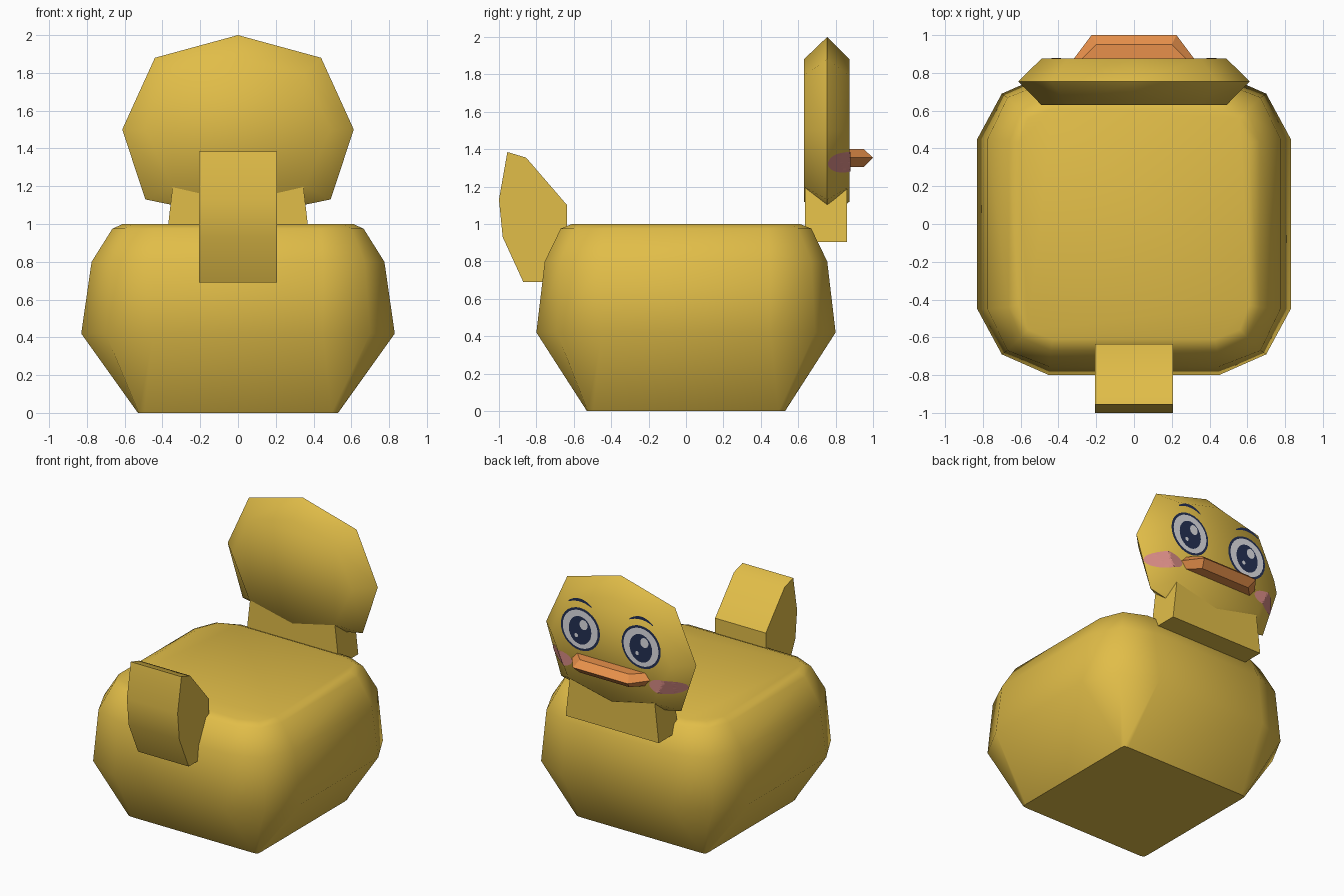
import bpy, bmesh, math
from mathutils import Vector
from mathutils.bvhtree import BVHTree

if "Cube" in bpy.data.objects:
    bpy.data.objects.remove(bpy.data.objects["Cube"])


def material(name, r, g, b):
    lin = [((c / 255 + 0.055) / 1.055) ** 2.4 for c in (r, g, b)]
    m = bpy.data.materials.new(name)
    m.diffuse_color = (*lin, 1)
    m.use_nodes = True
    m.node_tree.nodes["Principled BSDF"].inputs["Base Color"].default_value = m.diffuse_color
    return m


YELLOW = material("duck_yellow", 225, 189, 72)
ORANGE = material("beak_orange", 240, 150, 78)
NAVY = material("dark_navy", 36, 48, 84)
WHITE = material("eye_white", 224, 224, 228)
PINK = material("cheek_pink", 214, 138, 132)


def finish(name, bm, mat, angle=None, closed=True):
    """Turn a bmesh into a named object, smooth below the given angle."""
    if closed:
        bmesh.ops.recalc_face_normals(bm, faces=bm.faces)
    me = bpy.data.meshes.new(name)
    bm.to_mesh(me)
    bm.free()
    ob = bpy.data.objects.new(name, me)
    bpy.context.collection.objects.link(ob)
    me.materials.append(mat)
    if angle:
        bpy.ops.object.select_all(action="DESELECT")
        ob.select_set(True)
        bpy.context.view_layer.objects.active = ob
        bpy.ops.object.shade_smooth_by_angle(angle=math.radians(angle))
    return ob


def loft(rings):
    """Bridge rings of equal length and cap both ends."""
    bm = bmesh.new()
    vs = [[bm.verts.new(p) for p in ring] for ring in rings]
    n = len(vs[0])
    for a, b in zip(vs, vs[1:]):
        for i in range(n):
            j = (i + 1) % n
            bm.faces.new((a[i], a[j], b[j], b[i]))
    bm.faces.new(vs[0])
    bm.faces.new(vs[-1])
    return bm


def body_ring(z, corner):
    """Rounded rectangle made by mirroring three corner points."""
    pts = []
    for sx, sy in ((1, 1), (-1, 1), (-1, -1), (1, -1)):
        c = corner if sx * sy > 0 else corner[::-1]
        pts += [(sx * x, sy * y, z) for x, y in c]
    return pts


# Body: stacked rounded rectangles
body = loft([
    body_ring(0.0, [(0.53, 0.495), (0.525, 0.525), (0.495, 0.53)]),
    body_ring(0.42, [(0.83, 0.45), (0.70, 0.69), (0.45, 0.80)]),
    body_ring(0.80, [(0.775, 0.45), (0.67, 0.67), (0.45, 0.755)]),
    body_ring(0.975, [(0.665, 0.44), (0.60, 0.60), (0.44, 0.67)]),
    body_ring(1.0, [(0.61, 0.43), (0.56, 0.56), (0.43, 0.61)]),
])
finish("body", body, YELLOW, 50)

# Tail: side profile extruded across x
tail_profile = [(-0.955, 1.385), (-0.855, 1.355), (-0.635, 1.10), (-0.635, 0.80),
                (-0.75, 0.69), (-0.87, 0.69), (-0.98, 0.93), (-1.0, 1.13)]
finish("tail", loft([[(x, y, z) for y, z in tail_profile] for x in (-0.207, 0.207)]),
       YELLOW, 40)

# Neck: tapered block
neck = [[(-w, 0.635, z), (w, 0.635, z), (w, 0.86, z), (-w, 0.86, z)]
        for w, z in ((0.38, 0.905), (0.345, 1.21))]
finish("neck", loft(neck), YELLOW, 30)


# Head: flat octagon with a wide ridge around the middle
def mirrored(half, y):
    return [(x, y, z) for x, z in half] + [(-x, y, z) for x, z in half[-2:0:-1]]


face_outline = [(0, 1.88), (0.35, 1.795), (0.49, 1.5), (0.35, 1.20), (0, 1.12)]
ridge_outline = [(0, 2.0), (0.44, 1.88), (0.613, 1.5), (0.49, 1.13), (0, 1.03)]
head = loft([mirrored(face_outline, 0.63), mirrored(ridge_outline, 0.755),
             mirrored(face_outline, 0.875)])
bmesh.ops.recalc_face_normals(head, faces=head.faces)
tree = BVHTree.FromBMesh(head)
finish("head", head, YELLOW, 55)


# Beak: three trapezoids, widest in the middle
def beak_ring(z, w_back, w_front, y_front):
    return [(-w_back, 0.86, z), (w_back, 0.86, z),
            (w_front, y_front, z), (-w_front, y_front, z)]


finish("beak", loft([beak_ring(1.305, 0.29, 0.20, 0.95),
                     beak_ring(1.355, 0.33, 0.225, 1.0),
                     beak_ring(1.40, 0.29, 0.20, 0.95)]), ORANGE, 30)


# Painted details: thin patches laid onto the head surface
def on_head(x, z, lift):
    hit = tree.ray_cast(Vector((x, 3, z)), Vector((0, -1, 0)))
    y = hit[0].y if hit[0] else 0.755
    return (x, y + lift, z)


def grid_patch(name, rows, mat, lift):
    """Quad patch from rows of (x, z) points, facing backwards (+y)."""
    bm = bmesh.new()
    vs = [[bm.verts.new(on_head(x, z, lift)) for x, z in row] for row in rows]
    for a, b in zip(vs, vs[1:]):
        for i in range(len(a) - 1):
            bm.faces.new((a[i], a[i + 1], b[i + 1], b[i]))
    bmesh.ops.remove_doubles(bm, verts=bm.verts, dist=1e-5)
    bm.normal_update()
    for f in bm.faces:
        if f.normal.y < 0:
            f.normal_flip()
    finish(name, bm, mat, closed=False)


def ellipse(name, cx, cz, rx, rz, mat, lift, steps=5, n=28):
    rows = [[(cx + rx * k / steps * math.cos(2 * math.pi * i / n),
              cz + rz * k / steps * math.sin(2 * math.pi * i / n))
             for i in range(n + 1)] for k in range(steps + 1)]
    grid_patch(name, rows, mat, lift)


def brow(name, s):
    """Arched, tapered brow stroke."""
    rows = []
    for i in range(11):
        t = i / 10 * 2 - 1
        x, z = s * (0.25 + 0.095 * t), 1.80 - 0.03 * t * t
        h = 0.011 * (1 - 0.6 * t * t)
        rows.append([(x, z - h), (x, z + h)])
    grid_patch(name, rows, NAVY, 0.004)


for s, side in ((1, "right"), (-1, "left")):
    ellipse(side + "_eye_outline", s * 0.248, 1.585, 0.16, 0.157, NAVY, 0.002)
    ellipse(side + "_eye_white", s * 0.248, 1.585, 0.143, 0.14, WHITE, 0.004)
    ellipse(side + "_pupil", s * 0.248, 1.578, 0.092, 0.103, NAVY, 0.006)
    ellipse(side + "_eye_glint", s * 0.248 - 0.03, 1.625, 0.033, 0.036, WHITE, 0.008)
    ellipse(side + "_small_glint", s * 0.248 + 0.03, 1.535, 0.014, 0.015, WHITE, 0.008)
    ellipse(side + "_cheek", s * 0.435, 1.33, 0.12, 0.055, PINK, 0.004, steps=8)
    brow(side + "_brow", s)
